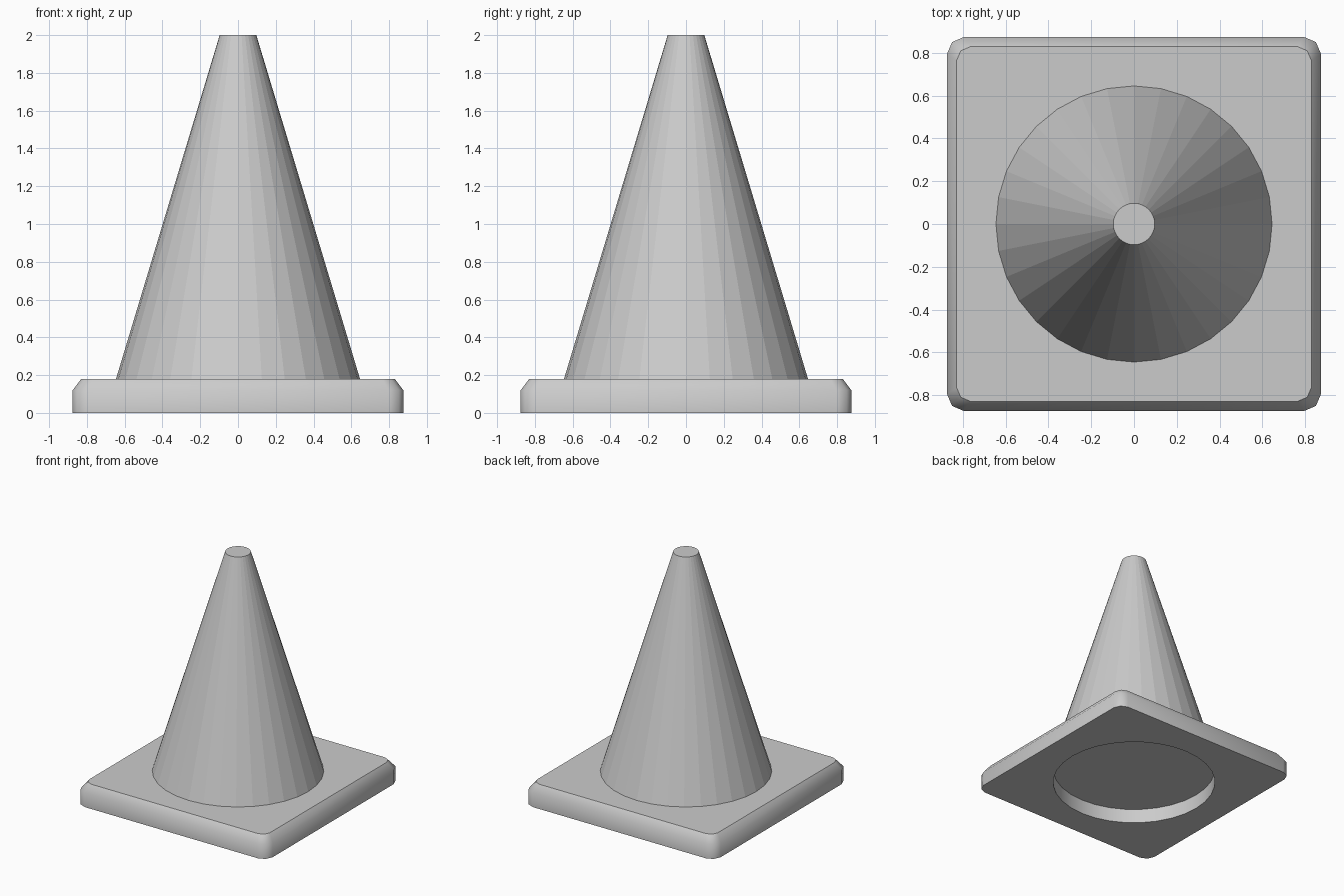
import bpy, bmesh, math

if "Cube" in bpy.data.objects:
    bpy.data.objects.remove(bpy.data.objects["Cube"])

SIDES = 32


def add_cone(name, r1, r2, z1, z2):
    bpy.ops.mesh.primitive_cone_add(vertices=SIDES, radius1=r1, radius2=r2, depth=z2 - z1,
                                    location=(0, 0, (z1 + z2) / 2),
                                    rotation=(0, 0, math.pi / 2))
    ob = bpy.context.object
    ob.name = name
    return ob


def corner_ring(bm, half, inset, z):
    """Square ring with two-segment rounded corners."""
    mid = half - inset * 0.3
    verts = []
    for k in range(4):
        c, s = round(math.cos(k * math.pi / 2)), round(math.sin(k * math.pi / 2))
        for x, y in ((half, half - inset), (mid, mid), (half - inset, half)):
            verts.append(bm.verts.new((c * x - s * y, s * x + c * y, z)))
    return verts


# Base plate: straight sides, bevelled top edge
bm = bmesh.new()
rings = [corner_ring(bm, 0.875, 0.08, 0.0),
         corner_ring(bm, 0.875, 0.08, 0.12),
         corner_ring(bm, 0.83, 0.065, 0.18)]
for a, b in zip(rings, rings[1:]):
    n = len(a)
    for i in range(n):
        j = (i + 1) % n
        bm.faces.new((a[i], a[j], b[j], b[i]))
bm.faces.new(rings[0][::-1])
bm.faces.new(rings[-1])
mesh = bpy.data.meshes.new("base_plate")
bm.to_mesh(mesh)
bm.free()
plate = bpy.data.objects.new("base_plate", mesh)
bpy.context.collection.objects.link(plate)

# Round opening through the plate
cutter = add_cone("hole_cutter", 0.635, 0.635, -0.2, 0.4)
cutter.hide_render = True
mod = plate.modifiers.new("hole", "BOOLEAN")
mod.operation = "DIFFERENCE"
mod.solver = "EXACT"
mod.object = cutter
bpy.ops.object.select_all(action="DESELECT")
plate.select_set(True)
bpy.context.view_layer.objects.active = plate
bpy.ops.object.modifier_apply(modifier="hole")
bpy.data.objects.remove(cutter)
bpy.ops.object.shade_smooth_by_angle(angle=math.radians(48))

# Faceted cone body, its closed underside recessed in the plate opening
add_cone("cone_body", 0.664, 0.097, 0.12, 2.0)
